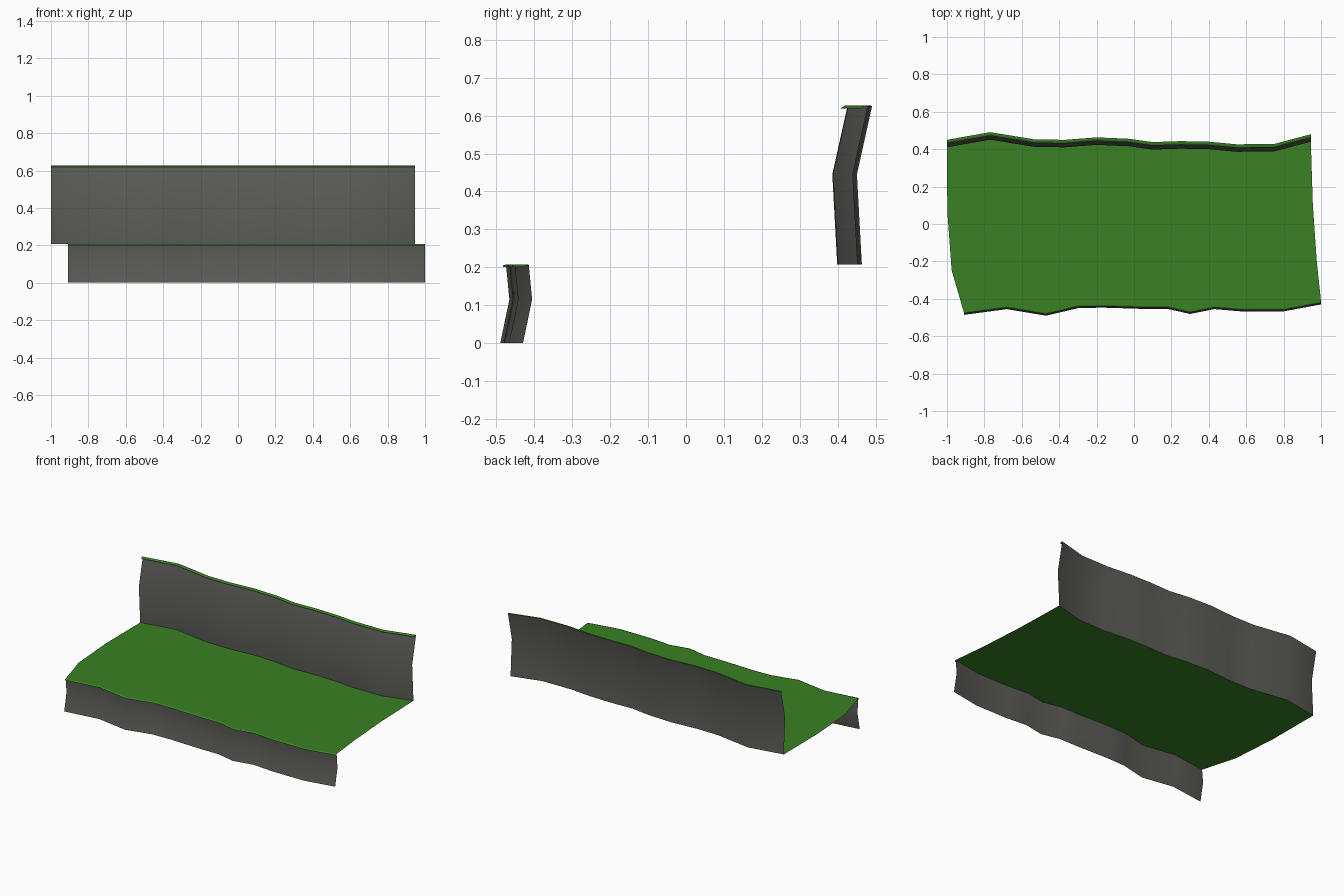
import bpy

if "Cube" in bpy.data.objects:
    bpy.data.objects.remove(bpy.data.objects["Cube"])

def material(name, rgb):
    m = bpy.data.materials.new(name)
    m.diffuse_color = (*rgb, 1)
    m.use_nodes = True
    m.node_tree.nodes["Principled BSDF"].inputs["Base Color"].default_value = m.diffuse_color
    return m

GRASS = material("grass green", (0.04, 0.22, 0.017))
ROCK = material("rock grey", (0.105, 0.105, 0.095))

def sheet(name, rows, mat, smooth=True):
    """Surface lofted through rows of points running left to right."""
    n = len(rows[0])
    verts = [p for r in rows for p in r]
    faces = [(j * n + i, j * n + i + 1, (j + 1) * n + i + 1, (j + 1) * n + i)
             for j in range(len(rows) - 1) for i in range(n - 1)]
    me = bpy.data.meshes.new(name)
    me.from_pydata(verts, [], faces)
    me.materials.append(mat)
    for p in me.polygons:
        p.use_smooth = smooth
    ob = bpy.data.objects.new(name, me)
    bpy.context.collection.objects.link(ob)
    return ob

def sweep(edge, profile):
    """Copy the edge line at every (y offset, z) of the profile."""
    return [[(x, y + dy, z) for x, y in edge] for dy, z in profile]

# Wavy ledge lines, left to right
back = [(-1, .45), (-.77, .491), (-.53, .452), (-.37, .45), (-.2, .463), (-.03, .456),
        (.1, .438), (.25, .443), (.4, .44), (.55, .426), (.75, .428), (.945, .48)]
front = [(-.91, -.471), (-.68, -.44), (-.47, -.475), (-.3, -.435), (-.17, -.432), (.05, -.439),
         (.18, -.439), (.3, -.466), (.43, -.44), (.57, -.452), (.8, -.452), (1, -.415)]
LEVEL = 0.207

# Rock walls with a bend at mid height
sheet("back_cliff", sweep(back, [(-.027, LEVEL), (-.04, .445), (0, .625)]), ROCK)
sheet("front_cliff", sweep(front, [(-.015, 0), (.009, .115), (0, LEVEL)]), ROCK)

# Grass lips hanging over the wall tops
sheet("back_grass_lip", sweep(back, [(-.019, .619), (-.006, .627), (0, .625)]), GRASS)
sheet("front_grass_lip", sweep(front, [(-.008, .2), (-.007, .205), (0, LEVEL)]), GRASS)

# Flat grass terrace between the walls, with bowed ends
rows = []
for t, left, right in [(0, -.91, 1), (.25, -.975, .977), (.6, -.998, .956), (1, -1, .945)]:
    row = []
    for (fx, fy), (bx, by) in zip(front, back):
        x = fx + (bx - fx) * t
        l0, r0 = -.91 - .09 * t, 1 - .055 * t
        u = (x - l0) / (r0 - l0)
        row.append((left + (right - left) * u, fy + (by - .027 - fy) * t, LEVEL))
    rows.append(row)
sheet("grass_terrace", rows, GRASS, False)
